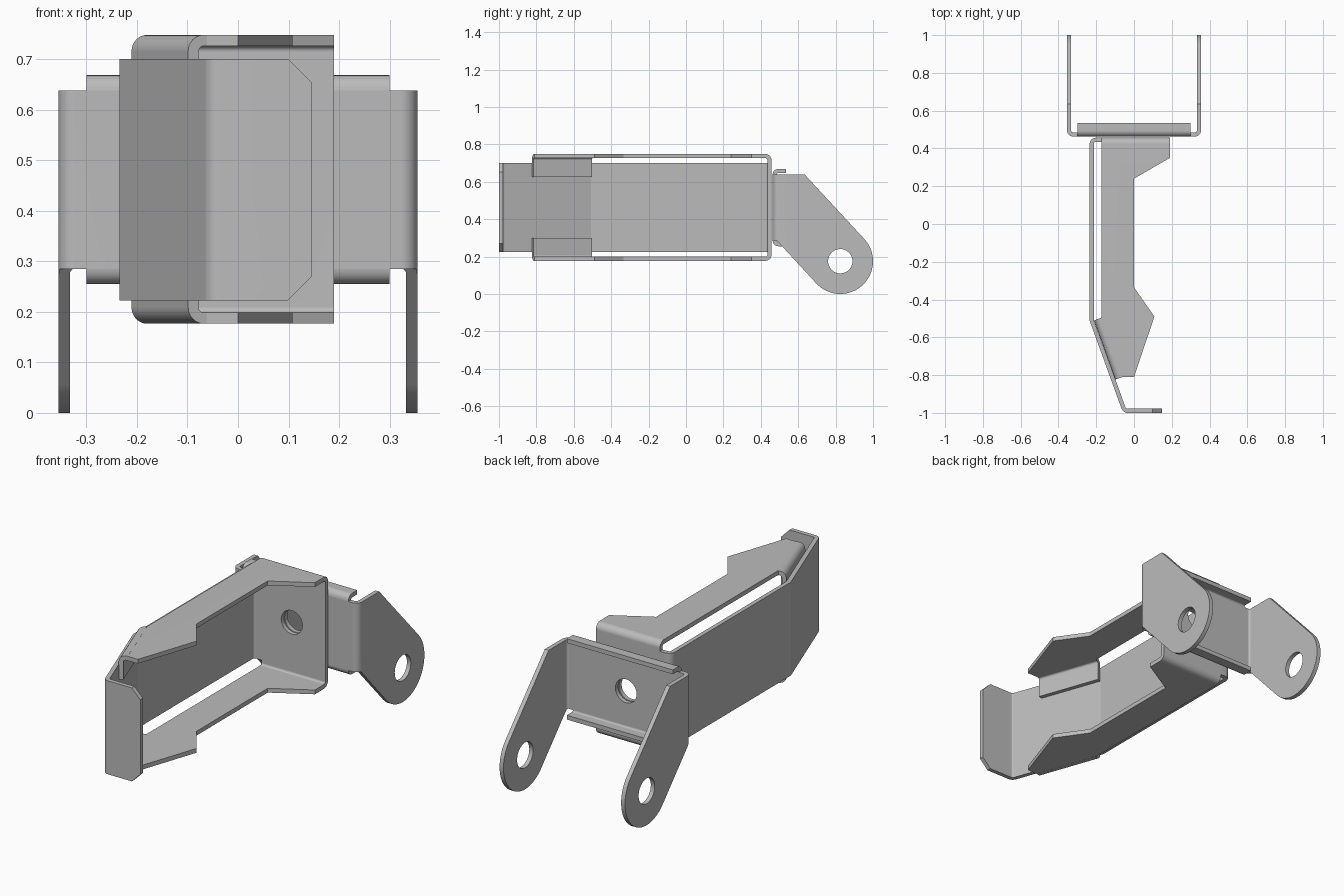
import bpy, bmesh, math
from mathutils import Vector

cube = bpy.data.objects.get("Cube")
if cube:
    bpy.data.objects.remove(cube, do_unlink=True)

steel = bpy.data.materials.new("grey_steel")
steel.use_nodes = True
GREY = (0.5, 0.5, 0.5, 1)
steel.diffuse_color = GREY
steel.node_tree.nodes["Principled BSDF"].inputs["Base Color"].default_value = GREY

T = 0.022                     # sheet thickness
MID = 0.462                   # mid height of the whole assembly
X, Y, Z = Vector((1, 0, 0)), Vector((0, 1, 0)), Vector((0, 0, 1))
O = Vector((0, 0, 0))


def strip(path, r=0.022, seg=6):
    """Outline of a sheet folded along a centre line with rounded bends."""
    pts = [Vector(p) for p in path]
    dirs = [(b - a).normalized() for a, b in zip(pts, pts[1:])]
    norms = [Vector((-d.y, d.x)) for d in dirs]
    rail = [(pts[0], norms[0])]
    for i in range(1, len(pts) - 1):
        d1, d2, n = dirs[i - 1], dirs[i], norms[i - 1]
        ang = math.atan2(d1.x * d2.y - d1.y * d2.x, d1.dot(d2))
        s = math.copysign(1, ang)
        centre = pts[i] - d1 * r * math.tan(abs(ang) / 2) + n * r * s
        for k in range(seg + 1):
            c, q = math.cos(ang * k / seg), math.sin(ang * k / seg)
            m = Vector((n.x * c - n.y * q, n.x * q + n.y * c))
            rail.append((centre - m * r * s, m))
    rail.append((pts[-1], norms[-1]))
    h = T / 2
    return [p + n * h for p, n in rail] + [p - n * h for p, n in reversed(rail)]


def prism(name, outline, u, v, w, lo, hi, origin=O):
    """Extrude a 2D outline lying in the u-v plane along w."""
    bm = bmesh.new()
    a, b = [[bm.verts.new(origin + u * p[0] + v * p[1] + w * t) for p in outline]
            for t in (lo, hi)]
    bm.faces.new(a)
    bm.faces.new(list(reversed(b)))
    for i in range(len(a)):
        j = (i + 1) % len(a)
        bm.faces.new((a[i], a[j], b[j], b[i]))
    bmesh.ops.recalc_face_normals(bm, faces=bm.faces)
    me = bpy.data.meshes.new(name)
    bm.to_mesh(me)
    bm.free()
    me.materials.append(steel)
    ob = bpy.data.objects.new(name, me)
    bpy.context.collection.objects.link(ob)
    return ob


def activate(ob):
    bpy.ops.object.select_all(action='DESELECT')
    ob.select_set(True)
    bpy.context.view_layer.objects.active = ob


def combine(ob, tool, operation):
    """Apply a boolean and discard the tool."""
    mod = ob.modifiers.new("cut", 'BOOLEAN')
    mod.operation, mod.object, mod.solver = operation, tool, 'EXACT'
    activate(ob)
    bpy.ops.object.modifier_apply(modifier=mod.name)
    bpy.data.objects.remove(tool, do_unlink=True)


def circle(cx, cy, r, start=0, end=360, n=48):
    steps = n if end - start == 360 else n + 1
    angles = [math.radians(start + (end - start) * i / n) for i in range(steps)]
    return [(cx + r * math.cos(a), cy + r * math.sin(a)) for a in angles]


def finish(ob):
    activate(ob)
    bpy.ops.object.shade_smooth_by_angle(angle=math.radians(30))
    mod = ob.modifiers.new("clean_shading", 'WEIGHTED_NORMAL')
    mod.keep_sharp = True


def pivot_hole():
    return prism("hole_cutter", circle(0, MID, 0.06), X, Z, Y, 0.3, 0.6)


# Clevis: U-shaped sheet trimmed to the side silhouette of its arms
clevis = prism("clevis_bracket", strip([(-0.344, 1.1), (-0.344, 0.474), (0.344, 0.474), (0.344, 1.1)]),
               X, Y, Z, -0.1, 0.8)
arm = [(0.4, 0.285), (0.486, 0.285)] + circle(0.825, 0.175, 0.175, -137.4, 42.6, 32)
arm += [(0.635, 0.638), (0.4, 0.638)]
combine(clevis, prism("arm_silhouette", arm, Y, Z, X, -0.5, 0.5), 'INTERSECT')

# Stiffening lips above and below the clevis plate
lips = strip([(0.535, 0.658), (0.474, 0.658), (0.474, 0.266), (0.535, 0.266)], 0.02)
combine(clevis, prism("clevis_lips", lips, Y, Z, X, -0.3, 0.3), 'UNION')
combine(clevis, prism("arm_hole_cutter", circle(0.825, 0.175, 0.065), Y, Z, X, -0.5, 0.5), 'DIFFERENCE')
combine(clevis, pivot_hole(), 'DIFFERENCE')
finish(clevis)

# Channel: end plate with top and bottom flanges, trimmed to the plan outline
flanges = strip([(-0.9, 0.737), (0.446, 0.737), (0.446, 0.188), (-0.9, 0.188)])
channel = prism("channel_with_flanges", flanges, Y, Z, X, -0.4, 0.4)
plan = [(-0.172, 0.5), (0.19, 0.5), (0.19, 0.35), (0, 0.24), (0, -0.335),
        (0.108, -0.49), (0, -0.81), (-0.063, -0.81), (-0.175, -0.497), (-0.172, -0.49)]
combine(channel, prism("plan_silhouette", plan, X, Y, Z, 0, 1), 'INTERSECT')

# Side wall: joins the end plate, slants inwards and ends in a front lip
wall = strip([(0.1, 0.446), (-0.224, 0.446), (-0.224, -0.51), (-0.05, -0.989), (0.147, -0.989)])
side = prism("side_wall", wall, X, Y, Z, 0.223, 0.701)
for up in (1, -1):
    wedge = [(0.09, MID + up * 0.248), (0.16, MID + up * 0.248), (0.16, MID + up * 0.178)]
    combine(side, prism("lip_corner_cutter", wedge, X, Z, Y, -1.1, -0.9), 'DIFFERENCE')
combine(channel, side, 'UNION')
combine(channel, pivot_hole(), 'DIFFERENCE')
finish(channel)

# Folded tabs on the slanted flange edges, lying against the side wall
along = Vector((0.358, -1, 0)).normalized()
inward = Vector((-along.y, along.x, 0))
fold = strip([(0.044, 0.275), (T / 2, 0.275), (T / 2, 0.163)])
for name, up in (("upper_tab", 1), ("lower_tab", -1)):
    finish(prism(name, fold, inward, Z * up, along, 0, 0.333, Vector((-0.211, -0.51, 0.4625))))
